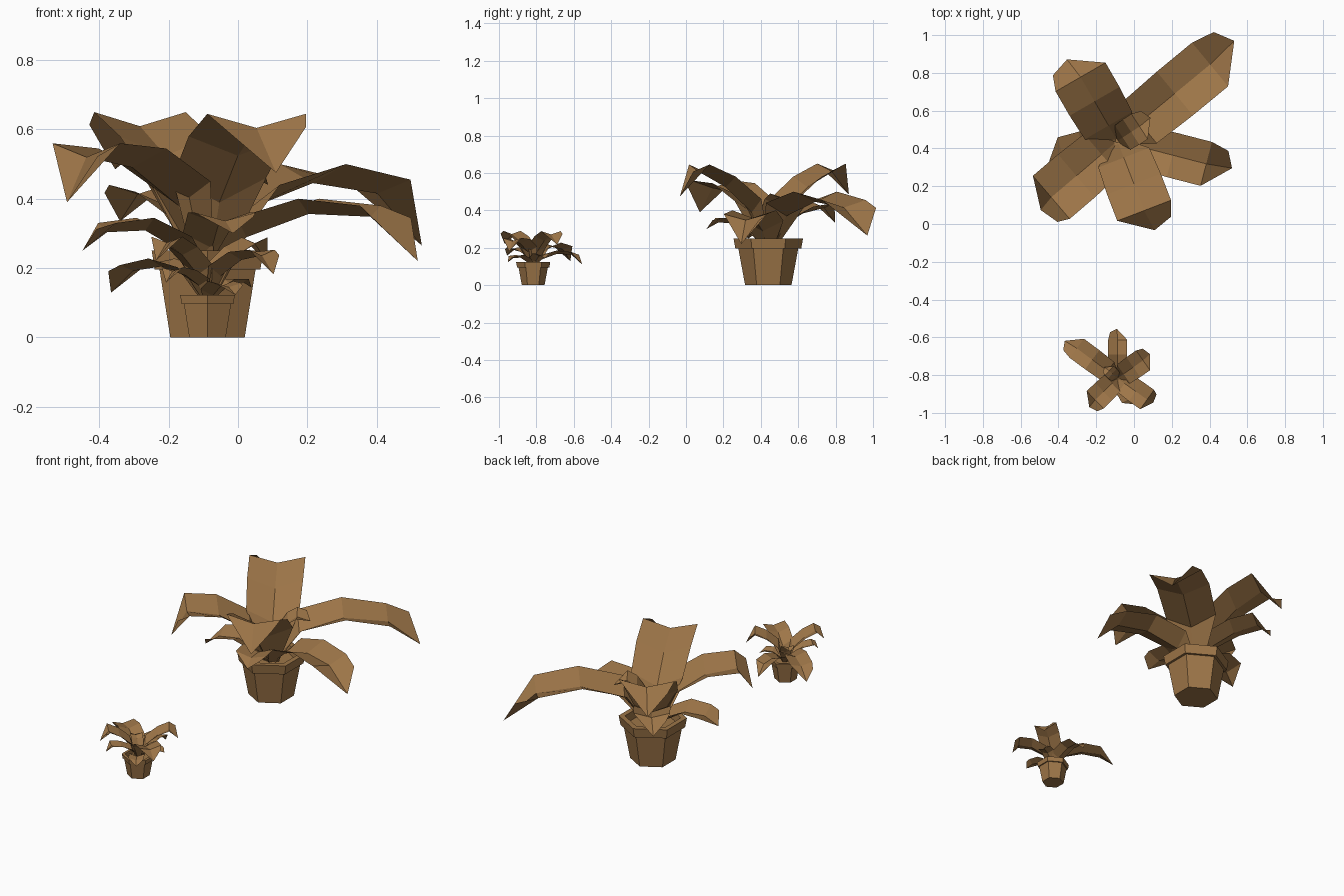
import bpy, bmesh, math
from mathutils import Vector

if "Cube" in bpy.data.objects:
    bpy.data.objects.remove(bpy.data.objects["Cube"])

brown = bpy.data.materials.new("brown")
brown.diffuse_color = (0.34, 0.18, 0.065, 1)
brown.use_nodes = True
brown.node_tree.nodes["Principled BSDF"].inputs["Base Color"].default_value = brown.diffuse_color

# Rings of the pot: (radius, height), from the base up over the rim to the soil
POT = [(0.124, 0), (0.160, 0.195), (0.176, 0.195), (0.186, 0.25), (0.152, 0.25), (0.145, 0.205)]

# Leaves: heading, reach of the widest row, width, edge heights of rows 1-3, tip drop, tip length
LEAVES = [
    (39.5, 0.636, 0.30, (0.44, 0.50, 0.455), 0.19, 1.55),    # long leaf
    (120, 0.39, 0.305, (0.46, 0.58, 0.65), 0.165, 1),
    (220.5, 0.46, 0.30, (0.45, 0.545, 0.56), 0.17, 0.75),
    (291, 0.395, 0.305, (0.46, 0.58, 0.645), 0.17, 1),
    (345.5, 0.486, 0.24, (0.345, 0.40, 0.38), 0.16, 1.5),
    (195, 0.30, 0.20, (0.29, 0.345, 0.33), 0.08, 1),         # lower leaves
    (124, 0.36, 0.20, (0.36, 0.42, 0.44), 0.105, 1),
    (281, 0.27, 0.18, (0.30, 0.36, 0.36), 0.06, 1),
    (33, 0.14, 0.16, (0.38, 0.46, 0.49), 0.05, 1.2),         # small middle leaf
]


def finish(bm, name):
    bmesh.ops.recalc_face_normals(bm, faces=bm.faces)
    me = bpy.data.meshes.new(name)
    bm.to_mesh(me)
    bm.free()
    me.materials.append(brown)
    ob = bpy.data.objects.new(name, me)
    bpy.context.collection.objects.link(ob)
    return ob


def make_pot(name, centre, scale):
    bm = bmesh.new()
    rings = []
    for r, z in POT:
        rings.append([bm.verts.new(Vector((r * math.cos(a), r * math.sin(a), z)))
                      for a in [math.radians(30 + 60 * i) for i in range(6)]])
    for a, b in zip(rings, rings[1:]):
        for i in range(6):
            j = (i + 1) % 6
            bm.faces.new((a[i], a[j], b[j], b[i]))
    bm.faces.new(rings[0][::-1])
    bm.faces.new(rings[-1])
    ob = finish(bm, name)
    ob.location = (*centre, 0)
    ob.scale = (scale,) * 3


def add_leaf(bm, heading, reach, width, zs, drop, stretch):
    a = math.radians(heading)
    d = Vector((math.cos(a), math.sin(a), 0))
    left = Vector((-d.y, d.x, 0))

    def vert(along, side, z):
        return bm.verts.new(d * along + left * side + Vector((0, 0, z)))

    # folded rows: left edge, midrib, right edge
    h, s = width / 2, width / 0.3
    rows = []
    for f, w, z, fold in ((0.03, 0.3, 0.21, 0.01), (0.24, 0.95, zs[0], 0.07),
                          (0.62, 1, zs[1], 0.055), (1, 1, zs[2], 0.04)):
        rows.append([vert(reach * f, h * w, z), vert(reach * f, 0, z - fold * s),
                     vert(reach * f, -h * w, z)])
    for p, q in zip(rows, rows[1:]):
        for i in (0, 1):
            bm.faces.new((p[i], p[i + 1], q[i + 1], q[i]))
    # lopsided drooping tip
    l, m, r = rows[-1]
    shoulder = vert(reach + 0.08 * s * stretch, 0.12 * s, zs[2] - drop * 0.22)
    tip = vert(reach + 0.115 * s * stretch, 0.015 * s, zs[2] - drop)
    bm.faces.new((l, m, tip, shoulder))
    bm.faces.new((m, r, tip))


def make_plant(label, centre, pot_scale, leaf_scale, turn):
    make_pot(label + "_pot", centre, pot_scale)
    bm = bmesh.new()
    for leaf in LEAVES:
        add_leaf(bm, *leaf)
    ob = finish(bm, label + "_leaves")
    ob.location = (*centre, 0.25 * (pot_scale - leaf_scale))
    ob.scale = (leaf_scale,) * 3
    ob.rotation_euler.z = math.radians(turn)


make_plant("large_plant", (-0.088, 0.44), 1, 1, 0)
make_plant("small_plant", (-0.088, -0.817), 0.49, 0.42, 104)
